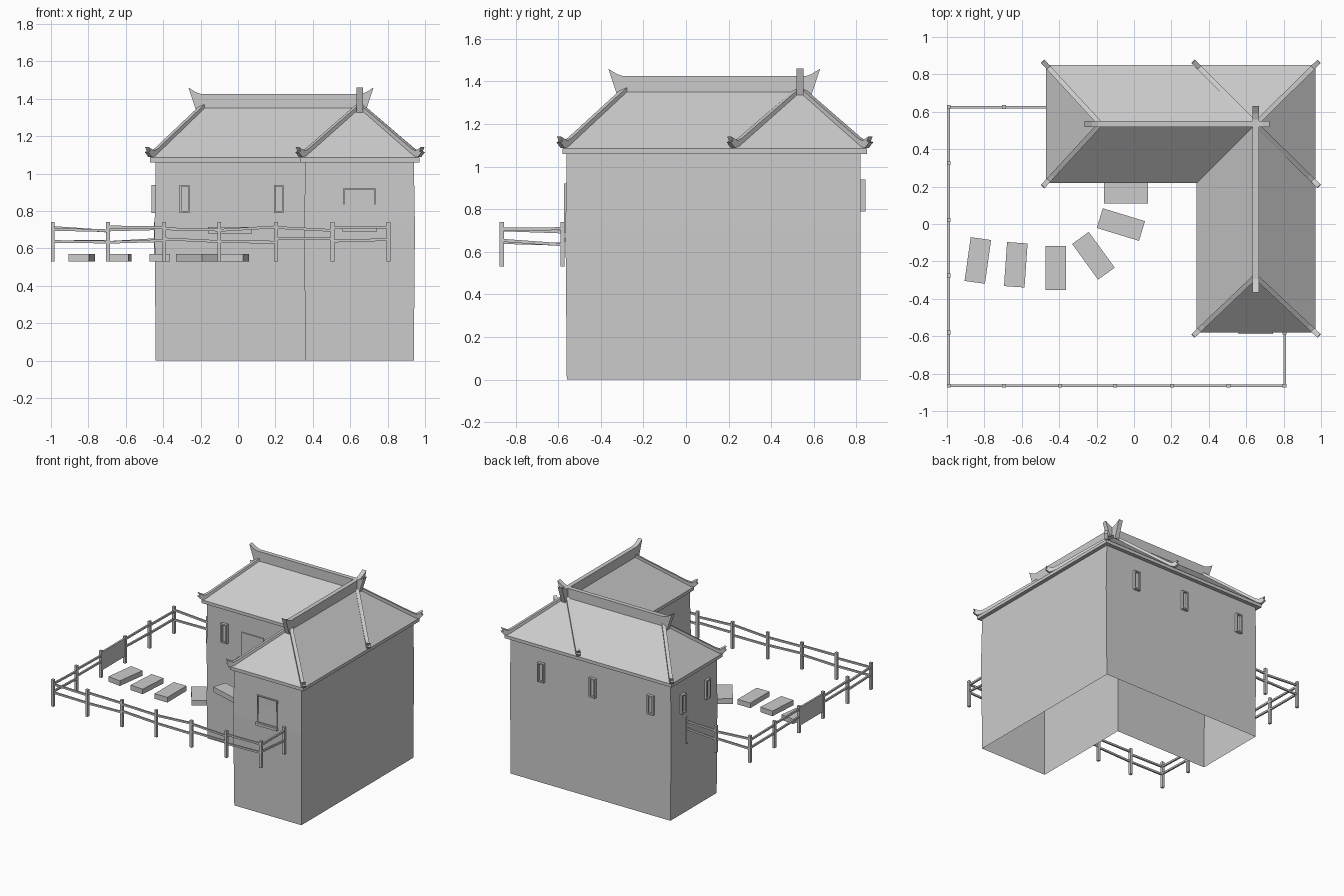
import bpy, bmesh, math, random
from mathutils import Vector, Matrix

if "Cube" in bpy.data.objects:
    bpy.data.objects.remove(bpy.data.objects["Cube"])

random.seed(4)


def finish(name, bm):
    bmesh.ops.recalc_face_normals(bm, faces=bm.faces)
    me = bpy.data.meshes.new(name)
    bm.to_mesh(me)
    bm.free()
    ob = bpy.data.objects.new(name, me)
    bpy.context.collection.objects.link(ob)
    return ob


def box_into(bm, lo, hi):
    lo, hi = Vector(lo), Vector(hi)
    m = Matrix.Translation((lo + hi) / 2) @ Matrix.Diagonal((*(hi - lo), 1))
    bmesh.ops.create_cube(bm, size=1, matrix=m)


def box(name, lo, hi):
    bm = bmesh.new()
    box_into(bm, lo, hi)
    return finish(name, bm)


def plank(name, origin, target, profile, width):
    """Upright profile of (distance, height) points, given thickness sideways."""
    o = Vector((*origin, 0))
    d = (Vector((*target, 0)) - o).normalized()
    side = Vector((-d.y, d.x, 0)) * width / 2
    bm = bmesh.new()
    rows = [[bm.verts.new(o + d * s + Vector((0, 0, z)) + side * k) for s, z in profile]
            for k in (-1, 1)]
    bm.faces.new(rows[0])
    bm.faces.new(rows[1])
    n = len(profile)
    for i in range(n):
        j = (i + 1) % n
        bm.faces.new((rows[0][i], rows[0][j], rows[1][j], rows[1][i]))
    return finish(name, bm)


def ell(x0, x1, xi, y0, y1, yi):
    return [(x0, yi), (xi, yi), (xi, y0), (x1, y0), (x1, y1), (x0, y1)]


# Walls: L-shaped shell in three courses, open underneath
bm = bmesh.new()
rings = [[bm.verts.new((x, y, z)) for x, y in ell(-.44 - b, .94 + b, .36 - b, -.56 - b, .82, .25)]
         for z, b in ((0, 0), (.36, .003), (.71, .006), (1.08, 0))]
for a, b in zip(rings, rings[1:]):
    for i in range(6):
        j = (i + 1) % 6
        bm.faces.new((a[i], a[j], b[j], b[i]))
finish("walls", bm)

# Roof: L-shaped hipped roof with a short fascia
eave = ell(-.47, .97, .335, -.58, .85, .22)
bm = bmesh.new()
lo = [bm.verts.new((x, y, 1.06)) for x, y in eave]
up = [bm.verts.new((x, y, 1.085)) for x, y in eave]
RIDGE = [(-.18, .535), (.65, .535), (.65, -.28)]
A, B, C = [bm.verts.new((x, y, 1.365)) for x, y in RIDGE]
bm.faces.new(lo)
for i in range(6):
    j = (i + 1) % 6
    bm.faces.new((lo[i], lo[j], up[j], up[i]))
for f in ((up[0], up[1], B, A), (up[1], up[2], C, B), (up[2], up[3], C),
          (up[3], up[4], B, C), (up[4], up[5], A, B), (up[5], up[0], A)):
    bm.faces.new(f)
finish("roof", bm)


# Ridge beams with flared horn ends
def ridge(name, a, b):
    n = (Vector(b) - Vector(a)).length
    horn = [(0, 1.35), (-.04, 1.325), (-.085, 1.46), (-.045, 1.435), (-.015, 1.425)]
    prof = horn + [(n - s, z) for s, z in reversed(horn)]
    plank(name, a, b, prof, .034)


ridge("main_ridge", RIDGE[0], (.64, .535))
ridge("wing_ridge", RIDGE[2], (.65, .545))

# Hip beams with upturned tips
hips = [(0, (-.47, .22)), (0, (-.47, .85)), (1, (.335, .85)), (1, (.97, .85)),
        (1, (.97, .22)), (2, (.335, -.58)), (2, (.97, -.58))]
for k, c in hips:
    n = (Vector(c) - Vector(RIDGE[k])).length
    prof = [(0, 1.345), (0, 1.378), (n - .05, 1.135), (n - .02, 1.122), (n + .025, 1.142),
            (n + .012, 1.12), (n + .028, 1.115), (n, 1.088), (n - .05, 1.10)]
    plank("hip_beam", RIDGE[k], c, prof, .026)


# Windows: raised frame around a sunken pane, placed on a wall and turned to face out
def window(name, x, y, z0, w, h, turn, t=.01, depth=.022, sill=False):
    bm = bmesh.new()
    d = -depth
    box_into(bm, (-w / 2, d, 0), (-w / 2 + t, .01, h))
    box_into(bm, (w / 2 - t, d, 0), (w / 2, .01, h))
    box_into(bm, (-w / 2 + t, d, h - t), (w / 2 - t, .01, h))
    box_into(bm, (-w / 2 + t, d, 0), (w / 2 - t, .01, t))
    box_into(bm, (-w / 2 + t, d * .3, t), (w / 2 - t, .01, h - t))
    if sill:
        box_into(bm, (-w / 2 - .005, d - .015, -.015), (w / 2 + .005, .01, .005))
    ob = finish(name, bm)
    ob.location = (x, y, z0)
    ob.rotation_euler.z = math.radians(turn)


for x in (-.285, .218):
    window("front_window", x, .25, .79, .053, .15, 0)
for x in (-.276, .225, .67):
    window("back_window", x, .82, .79, .053, .15, 180)
for y in (.38, .68):
    window("left_window", -.44, y, .79, .053, .15, -90)
window("wing_window", .65, -.56, .705, .175, .215, 0, t=.008, depth=.012, sill=True)

# Door and doorstep
box("door", (-.14, .242, .71), (.05, .26, .91))
box("doorstep", (-.16, .11, .68), (.075, .255, .715))

# Stepping stones
for x, y, turn in ((-.835, -.195, -8), (-.632, -.218, -4), (-.418, -.235, 0),
                   (-.217, -.17, 36), (-.07, -.003, 73)):
    ob = box("stepping_stone", (-.055, -.118, -.02), (.055, .118, .02))
    ob.location = (x, y, .55)
    ob.rotation_euler.z = math.radians(turn)


# Fence: posts along a line with two slightly crooked rails per bay
def fence(points, gate=None):
    for x, y in points:
        box("fence_post", (x - .01, y - .01, .53), (x + .01, y + .01, .74))
    for i, (p, q) in enumerate(zip(points, points[1:])):
        n = (Vector(q) - Vector(p)).length
        if i == gate:
            plank("gate", p, q, [(0, .585), (n, .585), (n, .725), (0, .725)], .014)
            continue
        for z in (.645, .705):
            a, b = [z + random.uniform(-.014, .012) for _ in range(2)]
            plank("fence_rail", p, q, [(0, a - .007), (n, b - .007), (n, b + .007), (0, a + .007)], .013)


FX = (-.99, -.695, -.395, -.1, .205, .505, .805)
fence([(x, -.865) for x in FX] + [(.805, -.58)])
fence([(-.99, y) for y in (-.865, -.58, -.275, .02, .325, .625)], gate=2)
fence([(-.99, .625), (-.695, .625), (-.44, .625)])
